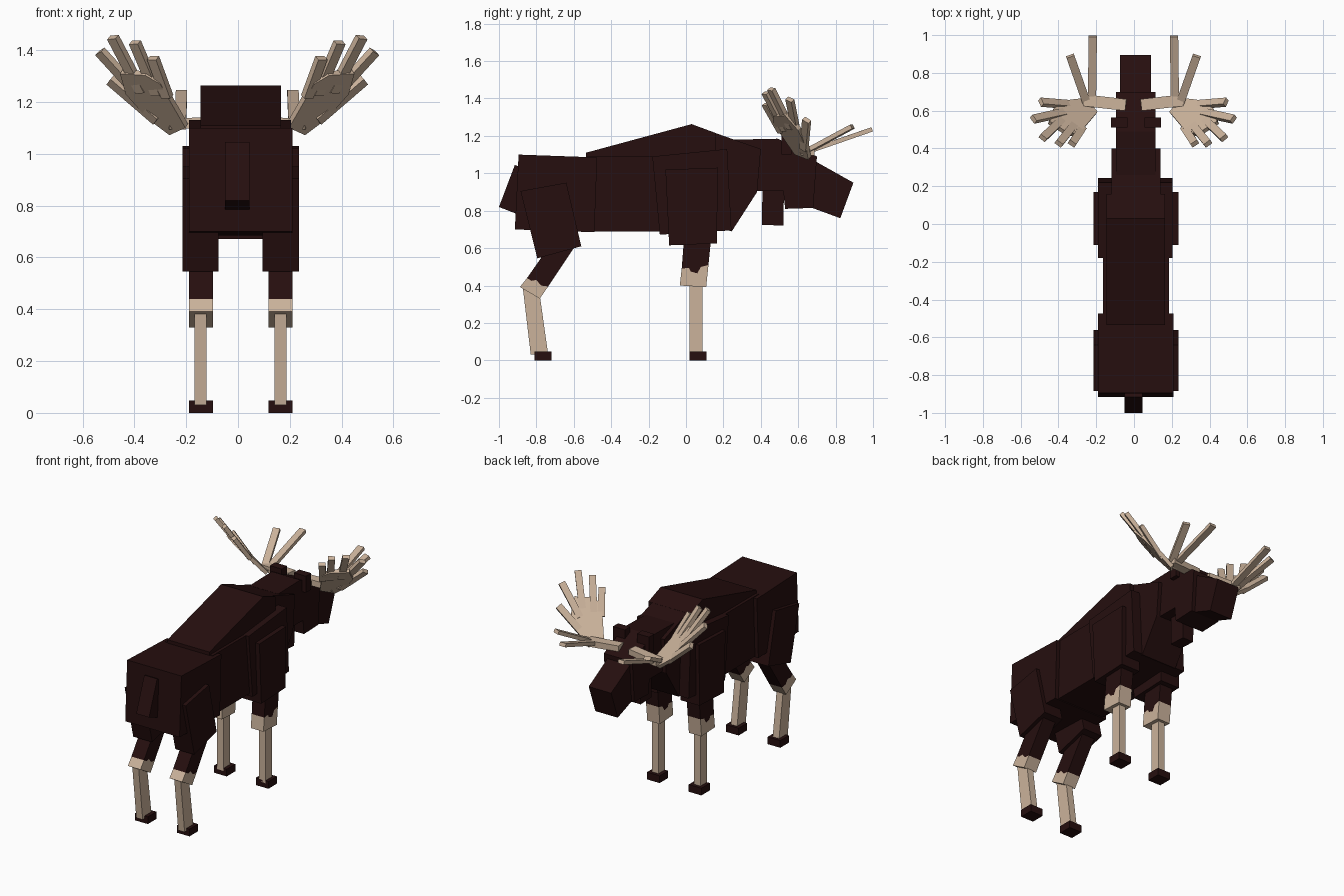
import bpy, bmesh, math
from mathutils import Vector, geometry

cube = bpy.data.objects.get("Cube")
if cube:
    bpy.data.objects.remove(cube, do_unlink=True)


def material(name, rgb):
    m = bpy.data.materials.new(name)
    m.use_nodes = True
    col = (*rgb, 1.0)
    m.diffuse_color = col
    bsdf = next(n for n in m.node_tree.nodes if n.type == 'BSDF_PRINCIPLED')
    bsdf.inputs["Base Color"].default_value = col
    bsdf.inputs["Roughness"].default_value = 0.9
    return m


FUR = material("dark brown fur", (0.019, 0.0045, 0.0045))
TAN = material("pale tan", (0.60, 0.45, 0.33))
MID = 0.01          # body centre line


def prism(name, pts, offset, mat):
    """Extrude a planar outline along an offset vector."""
    bm = bmesh.new()
    face = bm.faces.new([bm.verts.new(p) for p in pts])
    ext = bmesh.ops.extrude_face_region(bm, geom=[face], use_keep_orig=True)
    verts = [g for g in ext["geom"] if isinstance(g, bmesh.types.BMVert)]
    bmesh.ops.translate(bm, vec=offset, verts=verts)
    bmesh.ops.recalc_face_normals(bm, faces=bm.faces)
    mesh = bpy.data.meshes.new(name)
    bm.to_mesh(mesh)
    bm.free()
    mesh.materials.append(mat)
    ob = bpy.data.objects.new(name, mesh)
    bpy.context.collection.objects.link(ob)
    return ob


def slab(name, x0, x1, yz, mat=FUR):
    """Side profile (y, z) given a width in x."""
    return prism(name, [(x0, y, z) for y, z in yz], Vector((x1 - x0, 0, 0)), mat)


def pair(name, inner, outer, yz, mat=FUR):
    """Left and right copies of a side profile about the body centre."""
    slab("left_" + name, MID + inner, MID + outer, yz, mat)
    slab("right_" + name, MID - outer, MID - inner, yz, mat)


def rect(y0, y1, z0, z1):
    return [(y0, z0), (y1, z0), (y1, z1), (y0, z1)]


# Body
slab("rump", -0.19, 0.21, [(-0.915, 0.70), (-0.49, 0.685), (-0.475, 1.085), (-0.895, 1.10)])
slab("torso", -0.165, 0.185, [(-0.55, 0.69), (0.0, 0.69), (0.0, 1.09), (-0.53, 1.09)])
slab("chest", -0.19, 0.205, [(-0.14, 0.672), (0.243, 0.695), (0.22, 1.13), (-0.18, 1.09)])
slab("hump", -0.145, 0.165, [(-0.535, 1.05), (-0.535, 1.11), (0.03, 1.263), (0.16, 1.215), (0.16, 1.0)])
slab("neck", -0.12, 0.14, [(0.0, 0.75), (0.245, 0.69), (0.38, 0.90), (0.40, 1.13), (0.03, 1.26), (0.0, 1.25)])
slab("tail", -0.05, 0.045, [(-0.915, 1.045), (-1.0, 0.82), (-0.91, 0.785), (-0.83, 1.01)])

# Head
slab("head", -0.095, 0.115, [(0.26, 1.18), (0.49, 1.185), (0.70, 1.09), (0.68, 0.815),
                             (0.53, 0.81), (0.52, 0.905), (0.37, 0.905)])
slab("snout", -0.075, 0.09, [(0.62, 1.09), (0.69, 1.065), (0.895, 0.95), (0.825, 0.76), (0.62, 0.835)])
slab("dewlap", -0.03, 0.05, [(0.405, 0.725), (0.52, 0.72), (0.525, 0.95), (0.41, 0.95)])
pair("ear", 0.045, 0.133, rect(0.51, 0.565, 1.10, 1.21))

# Front legs, with a ragged edge between fur and pale knee
pair("shoulder", 0.085, 0.225, [(-0.09, 0.615), (0.165, 0.625), (0.17, 1.03), (-0.11, 1.02)])
edge = [(-0.023, 0.49), (0.015, 0.495), (0.025, 0.475), (0.06, 0.465), (0.08, 0.50), (0.12, 0.51)]
pair("front_upper_leg", 0.107, 0.20, edge + [(0.135, 0.66), (-0.01, 0.66)])
pair("front_knee", 0.107, 0.20, [(-0.033, 0.40), (0.108, 0.392)] + edge[::-1], TAN)
pair("front_shin", 0.131, 0.178, rect(0.02, 0.088, 0.03, 0.41), TAN)
pair("front_hoof", 0.107, 0.20, rect(0.02, 0.11, 0.0, 0.048))

# Back legs
pair("thigh", 0.085, 0.225, [(-0.64, 0.95), (-0.56, 0.61), (-0.795, 0.545), (-0.885, 0.905)])
edge = [(-0.85, 0.44), (-0.825, 0.425), (-0.80, 0.43), (-0.775, 0.40), (-0.737, 0.395)]
pair("back_upper_leg", 0.107, 0.20, edge + [(-0.60, 0.60), (-0.71, 0.64)])
pair("hock", 0.107, 0.20, [(-0.888, 0.392), (-0.782, 0.33)] + edge[::-1], TAN)
pair("back_shin", 0.131, 0.178, [(-0.872, 0.385), (-0.785, 0.37), (-0.738, 0.04), (-0.83, 0.03)], TAN)
pair("back_hoof", 0.107, 0.20, rect(-0.81, -0.72, 0.0, 0.048))

# Antlers: beam, palm and tines, mirrored
PALM = [(0.20, 0.58, 1.10), (0.29, 0.475, 1.28), (0.35, 0.475, 1.31),
        (0.445, 0.54, 1.32), (0.43, 0.60, 1.23), (0.34, 0.65, 1.14), (0.25, 0.67, 1.09)]
PALM_TINES = [((0.27, 0.51, 1.22), (0.325, 0.425, 1.37)),
              ((0.31, 0.53, 1.23), (0.395, 0.425, 1.43)),
              ((0.37, 0.56, 1.24), (0.48, 0.455, 1.45)),
              ((0.37, 0.59, 1.22), (0.53, 0.555, 1.395)),
              ((0.31, 0.63, 1.13), (0.49, 0.645, 1.285))]
FRONT_TINES = [((0.22, 0.62, 1.105), (0.215, 0.995, 1.235)),
               ((0.24, 0.62, 1.105), (0.335, 0.89, 1.25))]

for side, s in (("left", 1), ("right", -1)):
    def place(p):
        return Vector((s * p[0] - 0.003, p[1], p[2]))

    def bar(name, a, b, facing, width, thick):
        """Rectangular bar from a to b, its flat side towards facing."""
        a, b = place(a), place(b)
        d = (b - a).normalized()
        w = d.cross(facing).normalized() * width / 2
        n = w.cross(d).normalized() * thick
        prism(name, [p - n / 2 for p in (a - w, a + w, b + w, b - w)], n, TAN)

    pts = [place(p) for p in PALM]
    normal = geometry.normal(pts)
    centre = sum(pts, Vector()) / len(pts)
    flat = [p - normal * (p - centre).dot(normal) for p in pts]
    prism(side + "_antler_palm", [p - normal * 0.012 for p in flat], normal * 0.024, TAN)
    bar(side + "_antler_beam", (0.04, 0.63, 1.125), (0.26, 0.655, 1.115), Vector((0, 0, 1)), 0.062, 0.04)
    for i, (a, b) in enumerate(PALM_TINES):
        bar(f"{side}_palm_tine_{i + 1}", a, b, normal, 0.042, 0.026)
    for i, (a, b) in enumerate(FRONT_TINES):
        bar(f"{side}_front_tine_{i + 1}", a, b, Vector((0, 0, 1)), 0.044, 0.024)
